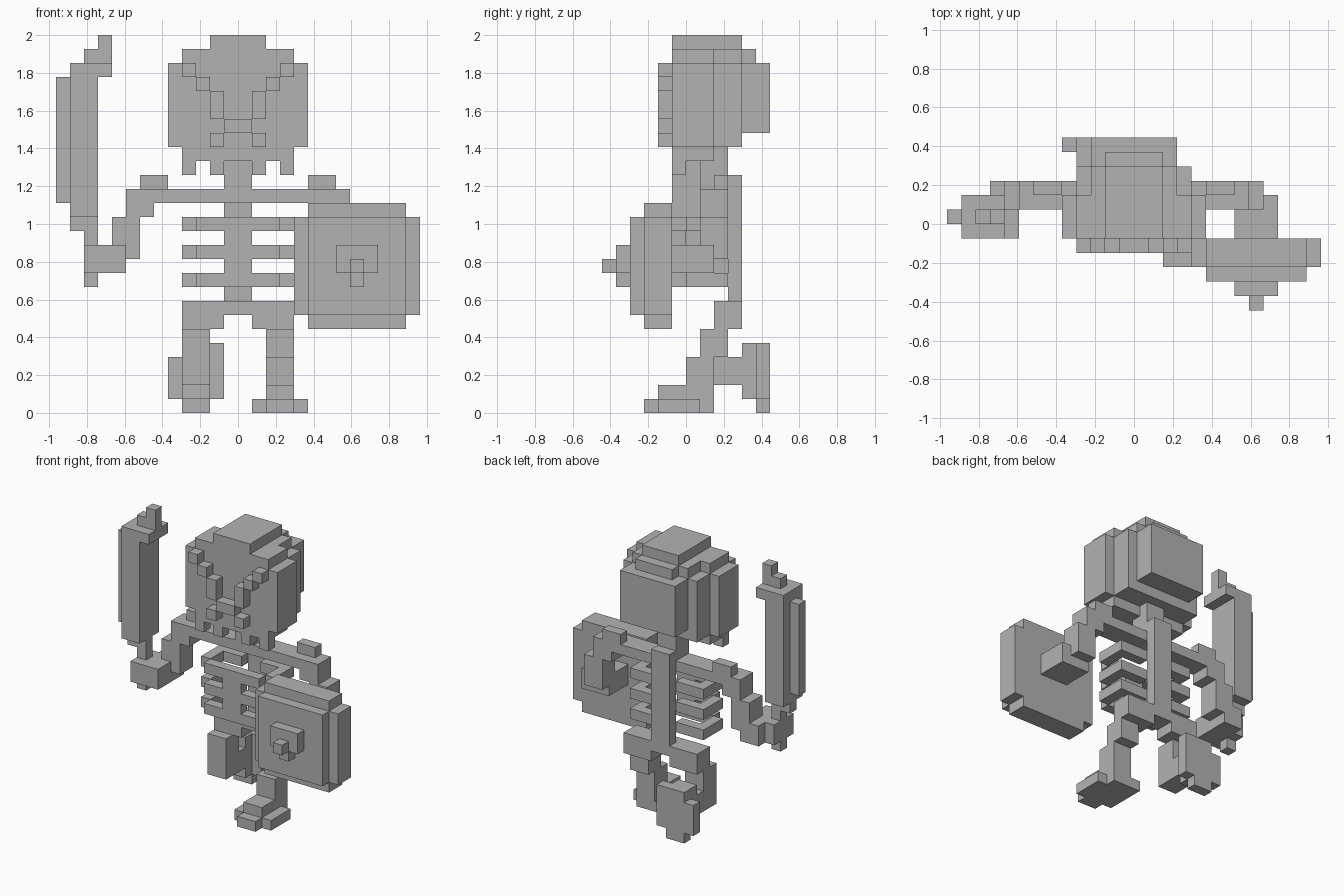
import bpy
import bmesh
from itertools import product
from mathutils import Vector

UNIT = 2 / 27          # edge length of one cube of the block grid
GREY = (0.45, 0.45, 0.45, 1.0)

start = bpy.data.objects.get("Cube")
if start:
    bpy.data.objects.remove(start, do_unlink=True)

bone = bpy.data.materials.new("plain_grey")
bone.use_nodes = True
bone.diffuse_color = GREY
bone.node_tree.nodes["Principled BSDF"].inputs["Base Color"].default_value = GREY

parts = {}             # part name -> set of filled grid cells


def block(part, x, y, z, mirror=False):
    """Fill a cuboid of grid cells, given as (low, high) on each axis."""
    cells = parts.setdefault(part, set())
    for i, j, k in product(range(*x), range(*y), range(*z)):
        cells.add((i, j, k))
        if mirror:
            cells.add((-1 - i, j, k))


def build(part, cells, filled):
    """Make a mesh from the exposed cell sides and merge the flat areas."""
    bm = bmesh.new()
    for cell in cells:
        base = Vector(cell)
        for axis, side in product(range(3), (0, 1)):
            step = [0, 0, 0]
            step[axis] = 1 if side else -1
            if tuple(a + b for a, b in zip(cell, step)) in filled:
                continue
            u, v = Vector(), Vector()
            u[(axis + 1) % 3] = 1
            v[(axis + 2) % 3] = 1
            corner = base.copy()
            corner[axis] += side
            ring = [corner, corner + u, corner + u + v, corner + v]
            if not side:
                ring.reverse()
            bm.faces.new([bm.verts.new(p * UNIT) for p in ring])
    bmesh.ops.remove_doubles(bm, verts=bm.verts, dist=UNIT / 100)
    bmesh.ops.dissolve_limit(bm, angle_limit=0.01, verts=bm.verts, edges=bm.edges)
    mesh = bpy.data.meshes.new(part)
    bm.to_mesh(mesh)
    bm.free()
    mesh.materials.append(bone)
    bpy.context.collection.objects.link(bpy.data.objects.new(part, mesh))


# Skull: stepped crown, wide cheeks and a bulging back
block("skull", (-2, 2), (-1, 4), (26, 27))
block("skull", (-4, 4), (-1, 2), (25, 26))
block("skull", (-3, 3), (2, 4), (25, 26))
block("skull", (-2, 2), (4, 5), (25, 26))
block("skull", (-5, 5), (-1, 2), (19, 25))
block("skull", (-4, 4), (2, 4), (19, 25))
block("skull", (-3, 3), (4, 6), (20, 25))

# Face ridges: slanted brows, nose and cheek studs
block("face_ridges", (3, 4), (-2, -1), (24, 25), True)
block("face_ridges", (2, 3), (-2, -1), (23, 24), True)
block("face_ridges", (1, 2), (-2, -1), (21, 23), True)
block("face_ridges", (-1, 1), (-2, -1), (20, 21))
block("face_ridges", (1, 2), (-2, -1), (19, 20), True)

# Jaw with four teeth
block("jaw", (-4, 4), (-1, 2), (18, 19))
for tooth in (1, 3):
    block("jaw", (tooth, tooth + 1), (-1, 0), (17, 18), True)

# Neck, spine and shoulder beam
block("neck", (-1, 1), (1, 3), (16, 19))
block("spine", (-1, 1), (3, 4), (8, 17))
block("shoulders", (-8, 8), (1, 3), (15, 16))
block("shoulders", (5, 7), (2, 3), (16, 17), True)

# Rib hoops with chamfered front corners, and the breastbone
for z in (9, 11, 13):
    level = (z, z + 1)
    block("ribs", (1, 4), (2, 3), level, True)
    block("ribs", (3, 4), (0, 3), level, True)
    block("ribs", (0, 3), (-1, 0), level, True)
block("breastbone", (-1, 1), (-1, 0), (9, 14))

# Pelvis
block("pelvis", (-4, 4), (2, 4), (7, 8))
block("pelvis", (1, 4), (2, 4), (6, 7), True)

# Left leg planted forward, right leg kicked back with its sole upright
block("left_leg", (2, 4), (1, 3), (4, 6))
block("left_leg", (2, 4), (0, 2), (2, 4))
block("left_foot", (2, 4), (-2, 2), (1, 2))
block("left_foot", (2, 4), (-3, 2), (0, 1))
block("left_foot", (4, 5), (-2, 1), (0, 1))
block("left_foot", (1, 2), (-2, 2), (0, 1))
block("right_leg", (-4, -2), (1, 3), (4, 6))
block("right_leg", (-4, -2), (1, 4), (2, 4))
block("right_foot", (-4, -2), (4, 5), (1, 5))
block("right_foot", (-4, -2), (5, 6), (0, 5))
block("right_foot", (-5, -4), (5, 6), (1, 4))
block("right_foot", (-2, -1), (5, 6), (1, 5))

# Arms: matching elbows, then a sword hand and a shield forearm
block("right_arm", (-8, -6), (1, 3), (14, 16))
block("left_arm", (6, 8), (1, 3), (14, 16))
block("right_arm", (-9, -7), (1, 3), (11, 14))
block("left_arm", (7, 9), (1, 3), (11, 14))
block("right_arm", (-10, -8), (1, 3), (10, 12))
block("right_hand", (-11, -8), (-1, 2), (10, 12))
block("left_forearm", (7, 10), (-1, 2), (10, 12))

# Sword: grip, broad blade, cutting edge and hooked tip
block("sword", (-11, -10), (0, 1), (9, 14))
block("sword", (-12, -11), (0, 1), (13, 15))
block("sword", (-12, -10), (-1, 2), (14, 25))
block("sword", (-13, -12), (0, 1), (15, 24))
block("sword", (-10, -9), (-1, 2), (24, 25))
block("sword", (-11, -9), (0, 1), (25, 26))
block("sword", (-10, -9), (0, 1), (26, 27))

# Shield: notched slab, raised panel and spiked boss
block("shield", (4, 13), (-3, -1), (7, 14))
block("shield", (5, 12), (-3, -1), (6, 15))
block("shield", (5, 12), (-4, -3), (7, 14))
block("shield_boss", (7, 10), (-5, -4), (10, 12))
block("shield_boss", (8, 9), (-5, -4), (9, 10))
block("shield_boss", (8, 9), (-6, -5), (10, 11))

# Turn the filled cells into one object per part
filled = set().union(*parts.values())
done = set()
for part, cells in parts.items():
    build(part, cells - done, filled)
    done |= cells
